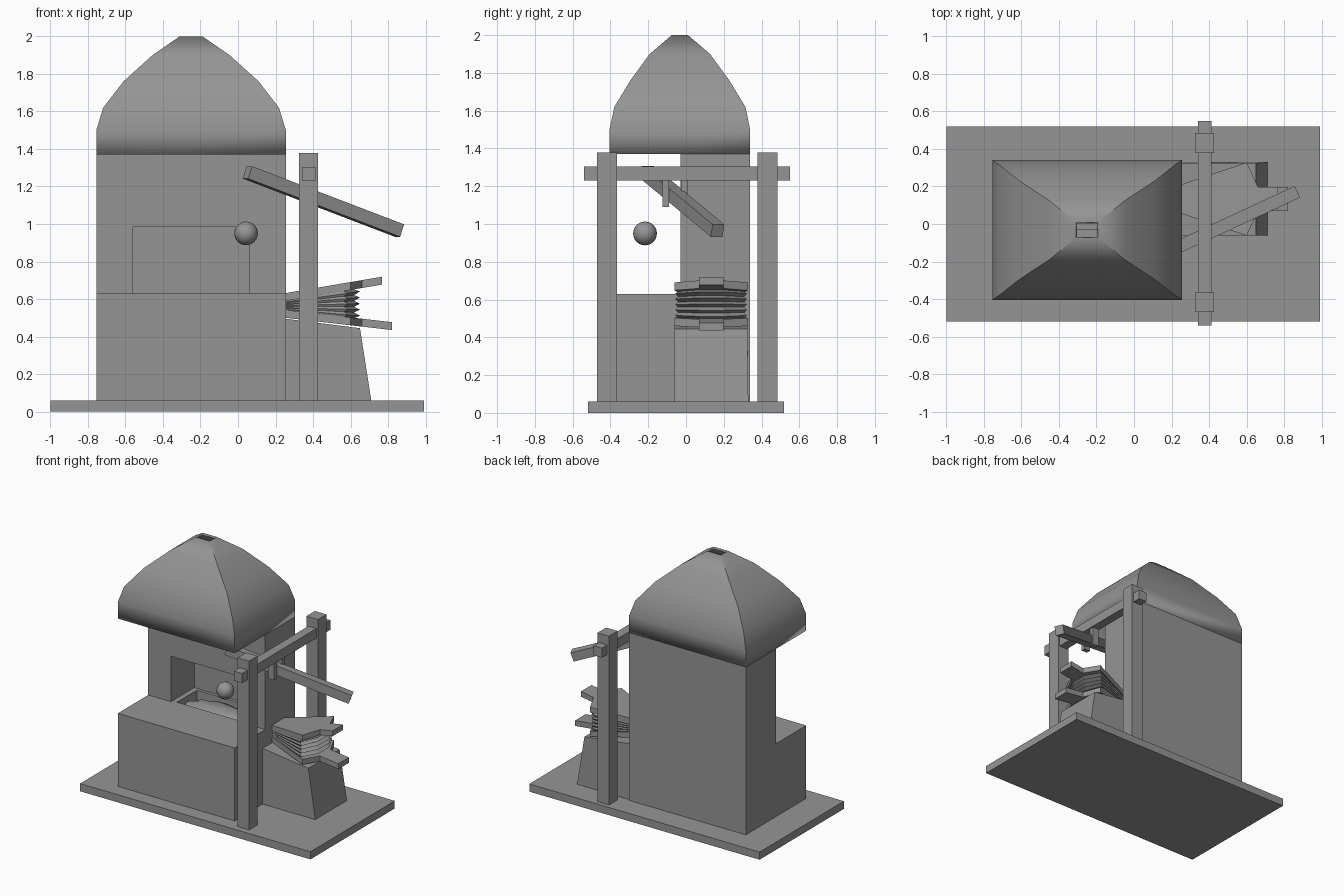
import bpy
import bmesh
import random
from mathutils import Vector, Matrix

random.seed(4)
cube = bpy.data.objects.get("Cube")
if cube:
    bpy.data.objects.remove(cube, do_unlink=True)

GREY = (0.3, 0.3, 0.3, 1)
stone = bpy.data.materials.new("plain grey")
stone.use_nodes = True
stone.diffuse_color = GREY
stone.node_tree.nodes["Principled BSDF"].inputs["Base Color"].default_value = GREY


def finish(name, bm, smooth=None):
    mesh = bpy.data.meshes.new(name)
    bm.to_mesh(mesh)
    bm.free()
    mesh.materials.append(stone)
    ob = bpy.data.objects.new(name, mesh)
    bpy.context.collection.objects.link(ob)
    if smooth:
        bpy.ops.object.select_all(action='DESELECT')
        ob.select_set(True)
        bpy.context.view_layer.objects.active = ob
        bpy.ops.object.shade_smooth_by_angle(angle=smooth)
    return ob


def loft(name, rings, caps=True, smooth=None):
    """Skin rings of points, counter-clockwise seen from the last ring."""
    bm = bmesh.new()
    rows = [[bm.verts.new(p) for p in ring] for ring in rings]
    n = len(rows[0])
    for a, b in zip(rows, rows[1:]):
        for i in range(n):
            j = (i + 1) % n
            bm.faces.new((a[i], a[j], b[j], b[i]))
    if caps:
        bm.faces.new(rows[0][::-1])
        bm.faces.new(rows[-1])
    return finish(name, bm, smooth)


def rect(x0, x1, y0, y1, z):
    return [(x0, y0, z), (x1, y0, z), (x1, y1, z), (x0, y1, z)]


def box(name, x0, x1, y0, y1, z0, z1):
    return loft(name, [rect(x0, x1, y0, y1, z) for z in (z0, z1)])


def cut(ob, cutter):
    mod = ob.modifiers.new("cut", 'BOOLEAN')
    mod.operation = 'DIFFERENCE'
    mod.solver = 'EXACT'
    mod.object = cutter
    bpy.context.view_layer.update()
    graph = bpy.context.evaluated_depsgraph_get()
    mesh = bpy.data.meshes.new_from_object(ob.evaluated_get(graph))
    ob.modifiers.clear()
    ob.data = mesh
    bpy.data.objects.remove(cutter, do_unlink=True)


# Ground slab
box("base_slab", -1, 0.99, -0.52, 0.52, 0, 0.06)

# Hearth and rear wall, one stepped profile with a firebox and coal pit
LEFT, RIGHT, FRONT, BACK = -0.755, 0.255, -0.405, 0.34
side = [(FRONT, 0.06), (BACK, 0.06), (BACK, 1.37), (-0.03, 1.37), (-0.03, 0.63), (FRONT, 0.63)]
hearth = loft("hearth_and_wall", [[(x, y, z) for y, z in side] for x in (LEFT, RIGHT)])
cut(hearth, box("firebox_cutter", -0.56, 0.062, -0.06, 0.26, 0.629, 0.985))
cut(hearth, box("pit_cutter", -0.52, 0.02, -0.01, 0.235, 0.55, 0.7))

# Coal mound
bm = bmesh.new()
bmesh.ops.create_icosphere(bm, subdivisions=3, radius=1)
for v in bm.verts:
    v.co *= random.uniform(0.93, 1.05)
    v.co = Vector((-0.25 + v.co.x * 0.27, 0.11 + v.co.y * 0.12, 0.575 + v.co.z * 0.05))
finish("coals", bm, 0.6)

# Curved hood, open at the bottom and at the smoke hole
hood_steps = [(1.37, 0.505, 0.3725), (1.5, 0.505, 0.3725), (1.62, 0.468, 0.347),
              (1.76, 0.36, 0.262), (1.9, 0.205, 0.16), (2.0, 0.06, 0.043)]
cx, cy = -0.25, -0.0325
hood = loft("hood", [rect(cx - a, cx + a, cy - b, cy + b, z) for z, a, b in hood_steps],
            caps=False, smooth=0.52)
shell = hood.modifiers.new("thickness", 'SOLIDIFY')
shell.thickness = 0.018
shell.offset = -1

# Timber frame: two posts and a cross beam
for label, y in (("front", -0.417), ("back", 0.432)):
    box(label + "_post", 0.325, 0.425, y - 0.053, y + 0.053, 0.06, 1.378)
box("cross_beam", 0.342, 0.412, -0.54, 0.55, 1.23, 1.305)

# Straps that hold the lever under the beam
for label, y, z in (("front", -0.108, 1.09), ("back", -0.01, 1.09)):
    box(label + "_strap", 0.35, 0.4, y - 0.017, y + 0.017, z, 1.24)

# Slanted lever
start, end = Vector((0.05, -0.208, 1.275)), Vector((0.86, 0.167, 0.965))
bm = bmesh.new()
bmesh.ops.create_cube(bm, size=1)
turn = (end - start).to_track_quat('X', 'Z').to_matrix().to_4x4()
size = Matrix.Diagonal(((end - start).length, 0.068, 0.07, 1))
bm.transform(Matrix.Translation((start + end) / 2) @ turn @ size)
finish("lever", bm)

# Ball below the inner end of the lever
bm = bmesh.new()
bmesh.ops.create_uvsphere(bm, u_segments=20, v_segments=12, radius=0.063)
bm.transform(Matrix.Translation((0.043, -0.217, 0.95)))
finish("pull_ball", bm, 0.6)

# Tapered bellows stand with a sloping top
bottom = rect(RIGHT, 0.71, -0.06, 0.33, 0.06)
top = [(x, y, 0.495 if x == RIGHT else 0.445) for x, y, z in rect(RIGHT, 0.65, -0.06, 0.325, 0)]
loft("bellows_stand", [bottom, top])


# Bellows: outlines are (x, half width) pairs mirrored about its centre line
def outline(pairs, height):
    mid = 0.133
    return ([(x, mid - w, height(x)) for x, w in pairs]
            + [(x, mid + w, height(x)) for x, w in reversed(pairs)])


def lower(x):
    return 0.54 - 0.115 * (x - RIGHT)


def upper(x):
    return 0.59 + 0.17 * (x - RIGHT)


def board(name, tip, under):
    pairs = [(0.23, 0.07), (0.6, 0.195), (0.66, 0.065), (tip, 0.065)]
    loft(name, [outline(pairs, under), outline(pairs, lambda x: under(x) + 0.042)])


board("bellows_lower_board", 0.82, lambda x: lower(x) - 0.04)
board("bellows_upper_board", 0.768, upper)

# Pleated leather fanned between the boards
folds = []
COUNT = 10
for k in range(COUNT + 1):
    t = k / COUNT
    s = 0.92 if k % 2 == 0 else 1.0
    pairs = [(RIGHT + (x - RIGHT) * s, w * s) for x, w in ((0.24, 0.068), (0.59, 0.19), (0.65, 0.065))]
    folds.append(outline(pairs, lambda x: lower(x) + (upper(x) - lower(x)) * t))
loft("bellows_leather", folds)
